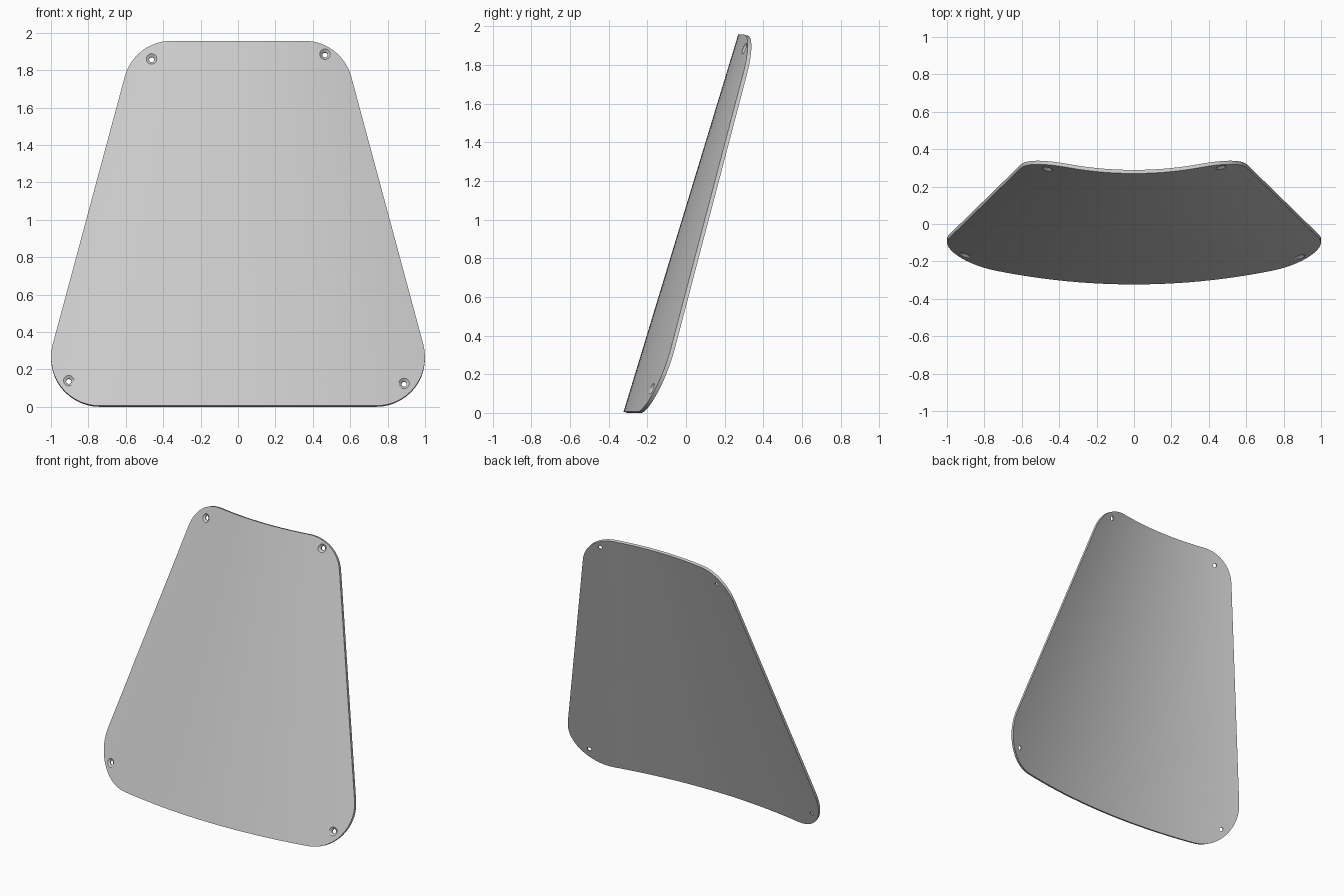
import bpy
import bmesh
import math
from mathutils import Vector

cube = bpy.data.objects.get("Cube")
if cube:
    bpy.data.objects.remove(cube, do_unlink=True)

BOTTOM, TOP = 0.006, 1.957
HALF_BOTTOM, HALF_TOP = 1.079, 0.554
CORNER_RADIUS = 0.26
THICKNESS = 0.02
LEAN = 0.304
HOLES = [(-0.462, 1.86), (0.465, 1.885), (-0.905, 0.14), (0.888, 0.125)]


def rounded_outline(corners, radius, steps=14):
    """Points of a polygon whose corners are rounded by arcs."""
    points = []
    for i, corner in enumerate(corners):
        p = Vector(corner)
        a = (Vector(corners[i - 1]) - p).normalized()
        b = (Vector(corners[(i + 1) % len(corners)]) - p).normalized()
        half = a.angle(b) / 2
        centre = p + (a + b).normalized() * radius / math.sin(half)
        start = p + a * radius / math.tan(half) - centre
        sweep = math.pi - 2 * half
        for k in range(steps + 1):
            t = sweep * k / steps
            c, s = math.cos(t), math.sin(t)
            points.append(centre + Vector((start.x * c - start.y * s,
                                           start.x * s + start.y * c)))
    return points


def circle(centre, radius, steps=24):
    return [Vector(centre) + radius * Vector((math.cos(math.tau * k / steps),
                                              math.sin(math.tau * k / steps)))
            for k in range(steps)]


def ring(bm, points, depth):
    """Closed loop of edges at a given depth behind the front."""
    verts = [bm.verts.new((p.x, depth, p.y)) for p in points]
    edges = [bm.edges.new((verts[i - 1], verts[i])) for i in range(len(verts))]
    return verts, edges


def wall(bm, a, b):
    for i in range(len(a)):
        bm.faces.new((a[i - 1], a[i], b[i], b[i - 1]))


# Flat plate with rounded corners
bm = bmesh.new()
outline = rounded_outline([(-HALF_BOTTOM, BOTTOM), (HALF_BOTTOM, BOTTOM),
                           (HALF_TOP, TOP), (-HALF_TOP, TOP)], CORNER_RADIUS)
front_verts, front_edges = ring(bm, outline, 0)
back_verts, back_edges = ring(bm, outline, THICKNESS)
wall(bm, front_verts, back_verts)

# Countersunk screw holes
for hole in HOLES:
    rim, rim_edges = ring(bm, circle(hole, 0.028), 0)
    neck, _ = ring(bm, circle(hole, 0.014), THICKNESS * 0.6)
    exit_rim, exit_edges = ring(bm, circle(hole, 0.014), THICKNESS)
    wall(bm, rim, neck)
    wall(bm, neck, exit_rim)
    front_edges += rim_edges
    back_edges += exit_edges

for edges, side in ((front_edges, -1), (back_edges, 1)):
    bmesh.ops.triangle_fill(bm, edges=edges, use_beauty=True, normal=(0, side, 0))

# Slice the plate so that it can bend
cuts = [((i / 20, 0, 0), (1, 0, 0)) for i in range(-19, 20)]
cuts += [((0, 0, i * 0.2), (0, 0, 1)) for i in range(1, 10)]
for point, normal in cuts:
    bmesh.ops.bisect_plane(bm, geom=bm.verts[:] + bm.edges[:] + bm.faces[:],
                           dist=1e-5, plane_co=point, plane_no=normal)
bmesh.ops.remove_doubles(bm, verts=bm.verts[:], dist=1e-5)
bmesh.ops.recalc_face_normals(bm, faces=bm.faces[:])

# Bend into a leaning cone section, tighter towards the top
lean_angle = math.atan(LEAN)
for v in bm.verts:
    x, depth, z = v.co
    radius = 3.75 - 0.9 * z
    bend = radius - math.sqrt(radius * radius - x * x)
    v.co.y = -0.325 + LEAN * z + bend + depth * math.cos(lean_angle)
    v.co.z = z - depth * math.sin(lean_angle)

mesh = bpy.data.meshes.new("curved_panel")
bm.to_mesh(mesh)
bm.free()
panel = bpy.data.objects.new("curved_panel", mesh)
bpy.context.collection.objects.link(panel)

# Light grey material
grey = bpy.data.materials.new("light_grey")
grey.use_nodes = True
colour = (0.6, 0.6, 0.6, 1)
grey.diffuse_color = colour
grey.node_tree.nodes["Principled BSDF"].inputs["Base Color"].default_value = colour
mesh.materials.append(grey)

bpy.ops.object.select_all(action="DESELECT")
panel.select_set(True)
bpy.context.view_layer.objects.active = panel
bpy.ops.object.shade_smooth_by_angle(angle=math.radians(30))
